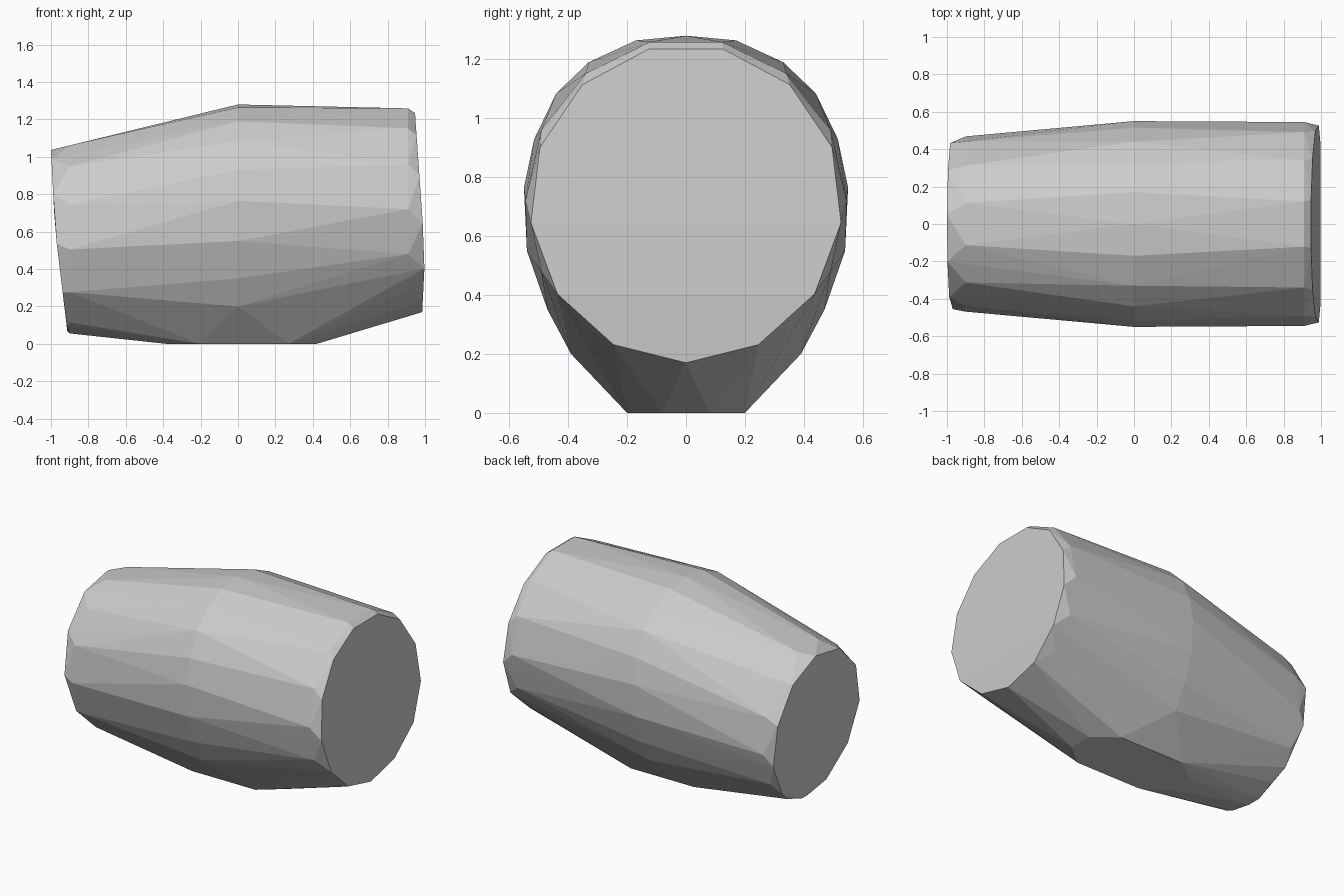
import bpy
import bmesh
import math

# Remove the default cube
cube = bpy.data.objects.get("Cube")
if cube:
    bpy.data.objects.remove(cube, do_unlink=True)


def ellipse(count, phase, centre_z, half_width, half_height):
    """Points (y, z) of an upright ellipse."""
    points = []
    for i in range(count):
        angle = math.tau * (i + phase) / count
        points.append((half_width * math.sin(angle),
                       centre_z + half_height * math.cos(angle)))
    return points


def mirrored(half):
    """Both sides of a half profile of (y, z) points."""
    return half + [(-y, z) for y, z in half if y > 0]


def right_cap_x(z):
    """Gently bent end on the -x side."""
    return -1 + 0.05 * max(1.04 - z, 0) + 0.07 * max(0.62 - z, 0)


def left_cap_x(z):
    """Gently bent end on the +x side."""
    return 1 - 0.07 * max(z - 0.47, 0) - 0.05 * max(0.47 - z, 0)


# Cross-sections along the barrel
right_cap = ellipse(11, 0.2, 0.55, 0.455, 0.49)
right_shoulder = ellipse(13, 0.5, 0.566, 0.472, 0.51)
middle = mirrored([(0, 1.28), (0.17, 1.264), (0.33, 1.19), (0.44, 1.085),
                   (0.515, 0.93), (0.55, 0.765), (0.54, 0.55),
                   (0.47, 0.35), (0.39, 0.2)])
left_shoulder = ellipse(14, 0.5, 0.72, 0.545, 0.553)
left_cap = ellipse(13, 0.5, 0.71, 0.53, 0.54)

# Flat underside where the barrel rests, as (x, y) points
rest = mirrored([(-0.12, -0.38), (-0.2, -0.2)])
underside = [(x, y) for x in (-0.2, 0.27) for y in (-0.2, 0.2)]
underside += [(x, y) for x in (-0.38, 0.42) for y in (-0.08, 0.08)]

points = [(right_cap_x(z), y, z) for y, z in right_cap]
points += [(-0.9, y, z) for y, z in right_shoulder]
points += [(0, y, z) for y, z in middle]
points += [(0.91, y, z) for y, z in left_shoulder]
points += [(left_cap_x(z), y, z) for y, z in left_cap]
points += [(x, y, 0) for x, y in underside]

# Faceted skin around all the sections
bm = bmesh.new()
for point in points:
    bm.verts.new(point)
hull = bmesh.ops.convex_hull(bm, input=bm.verts[:])
loose = [v for v in bm.verts if not v.link_faces]
bmesh.ops.delete(bm, geom=loose, context='VERTS')
bmesh.ops.dissolve_limit(bm, angle_limit=math.radians(0.5),
                         verts=bm.verts[:], edges=bm.edges[:])
bmesh.ops.recalc_face_normals(bm, faces=bm.faces[:])

mesh = bpy.data.meshes.new("barrel_body")
bm.to_mesh(mesh)
bm.free()
body = bpy.data.objects.new("barrel_body", mesh)
bpy.context.collection.objects.link(body)

# Plain grey colour
grey = bpy.data.materials.new("light_grey")
grey.use_nodes = True
colour = (0.6, 0.6, 0.6, 1)
grey.diffuse_color = colour
grey.node_tree.nodes["Principled BSDF"].inputs["Base Color"].default_value = colour
mesh.materials.append(grey)
